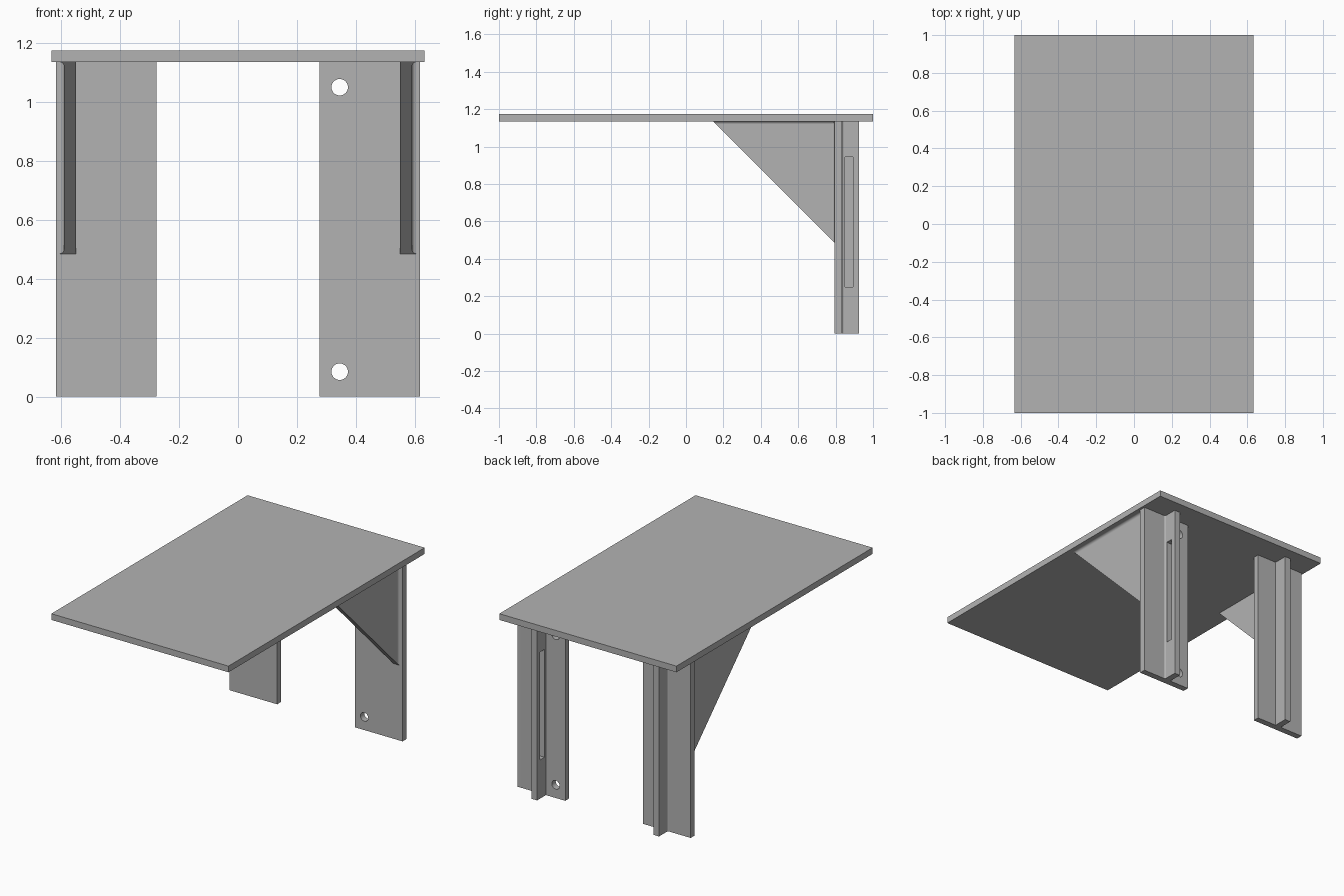
import bpy, bmesh, math
from mathutils import Vector

if "Cube" in bpy.data.objects:
    bpy.data.objects.remove(bpy.data.objects["Cube"], do_unlink=True)

grey = bpy.data.materials.new("plain grey")
grey.use_nodes = True
grey.diffuse_color = (0.45, 0.45, 0.45, 1)
grey.node_tree.nodes["Principled BSDF"].inputs["Base Color"].default_value = grey.diffuse_color

UNDERSIDE = 1.135   # underside of the top, where the legs end
FRONT, BACK = 0.795, 0.835   # faces of the leg plates
GUSSET_LOW = 0.485


def prism(bm, points, axis, start, end):
    """Extrude a 2D outline along an axis; points give the other two axes in order."""
    def place(p, t):
        co = list(p)
        co.insert(axis, t)
        return co
    face = bm.faces.new([bm.verts.new(place(p, start)) for p in points])
    moved = bmesh.ops.extrude_face_region(bm, geom=[face])["geom"]
    shift = Vector((0, 0, 0))
    shift[axis] = end - start
    bmesh.ops.translate(bm, verts=[v for v in moved if isinstance(v, bmesh.types.BMVert)], vec=shift)


def box_outline(a0, b0, a1, b1):
    return [(a0, b0), (a1, b0), (a1, b1), (a0, b1)]


def arc(cx, cy, r, a0, a1, n):
    angles = [math.radians(a0 + (a1 - a0) * i / n) for i in range(n + 1)]
    return [(cx + r * math.cos(a), cy + r * math.sin(a)) for a in angles]


def finish(bm, name, side=1):
    """Turn a bmesh into an object, mirrored to -x when side is -1."""
    for v in bm.verts:
        v.co.x *= side
    bmesh.ops.recalc_face_normals(bm, faces=bm.faces[:])
    mesh = bpy.data.meshes.new(name)
    bm.to_mesh(mesh)
    bm.free()
    mesh.materials.append(grey)
    obj = bpy.data.objects.new(name, mesh)
    bpy.context.collection.objects.link(obj)
    return obj


def soften(obj):
    bpy.ops.object.select_all(action="DESELECT")
    obj.select_set(True)
    bpy.context.view_layer.objects.active = obj
    bpy.ops.object.shade_smooth_by_angle(angle=math.radians(25))
    normals = obj.modifiers.new("flat face normals", "WEIGHTED_NORMAL")
    normals.keep_sharp = True


# Flat top board
bm = bmesh.new()
prism(bm, box_outline(-0.632, -1, 0.632, 1), 2, UNDERSIDE, 1.175)
finish(bm, "top_board")

for side, label in ((1, "left"), (-1, "right")):
    # Leg: plate with a rear rib, filleted on the rib's outer side
    bm = bmesh.new()
    outline = [(0.277, FRONT), (0.618, FRONT), (0.618, BACK)]
    outline += arc(0.465, BACK + 0.01, 0.01, 270, 180, 6)
    outline += [(0.455, 0.925), (0.415, 0.925), (0.415, BACK), (0.277, BACK)]
    prism(bm, outline, 2, 0, UNDERSIDE)
    leg = finish(bm, label + "_leg", side)

    # Cutter: two screw holes through the plate and a slot through the rib
    bm = bmesh.new()
    for z in (0.085, 1.05):
        prism(bm, arc(0.345, z, 0.028, 0, 348.75, 31), 1, 0.75, 0.88)
    prism(bm, box_outline(0.85, 0.25, 0.893, 0.945), 0, 0.395, 0.48)
    cutter = finish(bm, label + "_leg_cutter", side)
    cutter.hide_render = True
    cut = leg.modifiers.new("holes", "BOOLEAN")
    cut.operation = "DIFFERENCE"
    cut.solver = "EXACT"
    cut.object = cutter
    bpy.context.view_layer.objects.active = leg
    bpy.ops.object.modifier_apply(modifier=cut.name)
    bpy.data.objects.remove(cutter, do_unlink=True)
    soften(leg)

    # Gusset: triangular web with fillets along the plate and the top
    bm = bmesh.new()
    inner, outer, r = 0.55, 0.59, 0.015
    prism(bm, box_outline(0.1, 0.4, FRONT, UNDERSIDE), 0, inner, outer)
    prism(bm, [(outer, FRONT)] + arc(outer + r, FRONT - r, r, 90, 180, 6), 2, 0.4, UNDERSIDE)
    prism(bm, [(outer, UNDERSIDE)] + arc(outer + r, UNDERSIDE - r, r, 90, 180, 6), 1, 0.1, FRONT)
    bmesh.ops.bisect_plane(bm, geom=bm.verts[:] + bm.edges[:] + bm.faces[:],
                           plane_co=(0, FRONT, GUSSET_LOW), plane_no=(0, -1, -1), clear_outer=True)
    bmesh.ops.holes_fill(bm, edges=[e for e in bm.edges if e.is_boundary], sides=0)
    soften(finish(bm, label + "_gusset", side))
